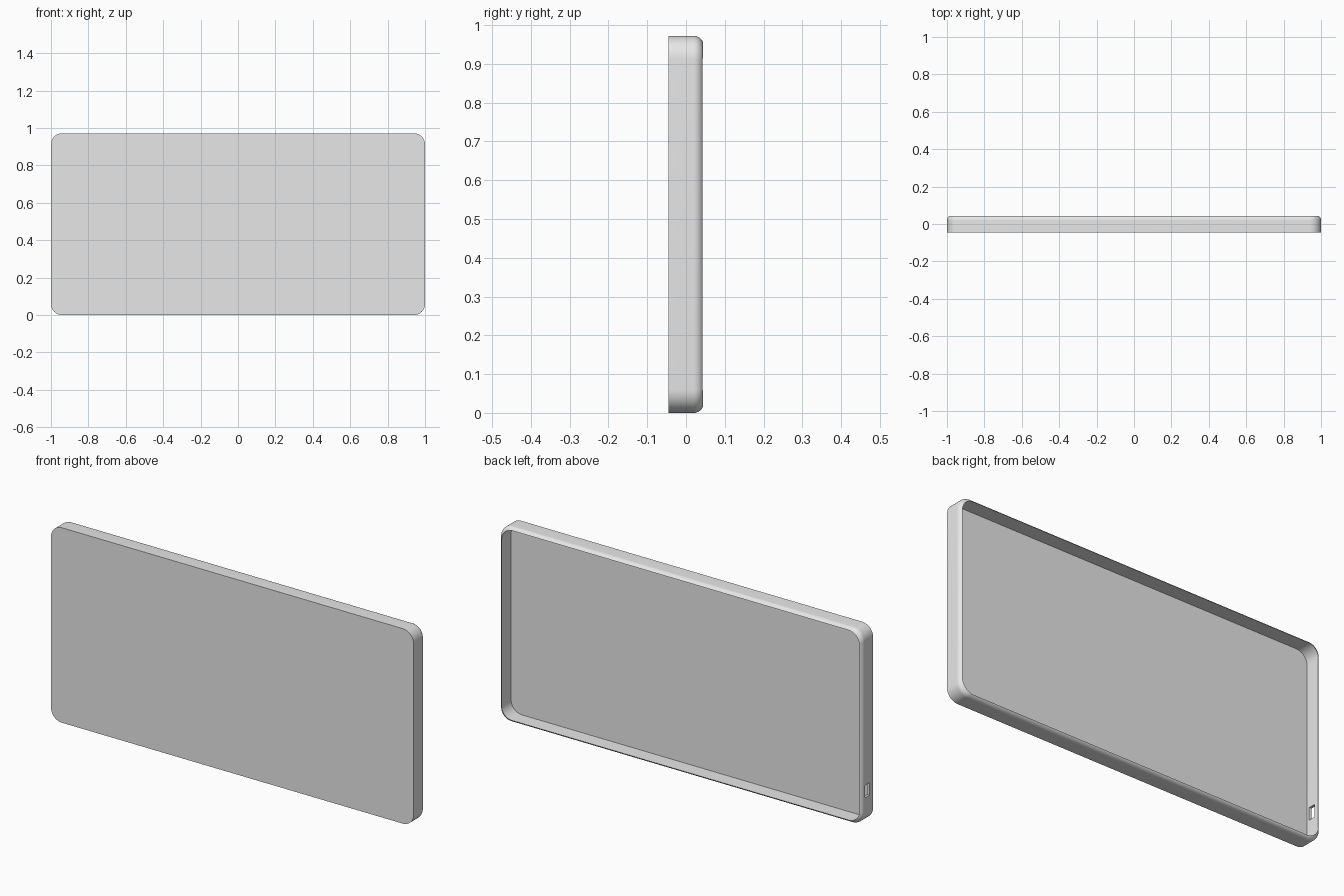
import bpy
import bmesh
from math import cos, sin, pi, sqrt
from mathutils import Vector

if "Cube" in bpy.data.objects:
    bpy.data.objects.remove(bpy.data.objects["Cube"], do_unlink=True)

WIDTH, HEIGHT, DEPTH = 2.0, 0.972, 0.09
CORNER = 0.06      # corner radius of the outline
WALL = 0.013       # wall and floor thickness
FILLET = 0.025     # outer rounding at the open edge
ARC, ROWS = 12, 7  # steps around a corner and across the rounding
FRONT, BACK = -DEPTH / 2, DEPTH / 2

grey = bpy.data.materials.new("light_grey")
grey.use_nodes = True
grey.diffuse_color = (0.8, 0.8, 0.8, 1)
grey.node_tree.nodes["Principled BSDF"].inputs["Base Color"].default_value = (0.8, 0.8, 0.8, 1)


def outline(inset=0):
    """Rounded rectangle in x and z, with its corner angles."""
    points = []
    for corner, (sx, sz) in enumerate([(1, 1), (-1, 1), (-1, -1), (1, -1)]):
        for i in range(ARC + 1):
            a = (corner + i / ARC) * pi / 2
            x = sx * (WIDTH / 2 - CORNER - inset) + CORNER * cos(a)
            z = HEIGHT / 2 + sz * (HEIGHT / 2 - CORNER - inset) + CORNER * sin(a)
            points.append((Vector((x, 0, z)), a))
    return points


outer, inner = outline(), outline(WALL)


def ring(bm, fraction, height):
    """Loop of vertices between the outer and inner outlines."""
    verts = []
    for (p, a), (q, _) in zip(outer, inner):
        co = p.lerp(q, fraction)
        co.y = height(fraction * WALL * (abs(cos(a)) + abs(sin(a))))
        verts.append(bm.verts.new(co))
    return verts


def rounded(depth):
    """Height of the rounding at a depth in from the outer wall."""
    return BACK - FILLET + sqrt(max(0, FILLET ** 2 - (FILLET - depth) ** 2))


# Tray shell: front panel, outer wall, rounded rim, inner wall, floor
bm = bmesh.new()
rings = [ring(bm, 0, lambda d: FRONT)]
rings += [ring(bm, (i / ROWS) ** 2, rounded) for i in range(ROWS + 1)]
rings.append(ring(bm, 1, lambda d: FRONT + WALL))
for a, b in zip(rings, rings[1:]):
    for i in range(len(a)):
        j = (i + 1) % len(a)
        bm.faces.new((a[i], a[j], b[j], b[i]))
bm.faces.new(rings[0])
bm.faces.new(rings[-1])
bmesh.ops.recalc_face_normals(bm, faces=bm.faces)
mesh = bpy.data.meshes.new("tray_shell")
bm.to_mesh(mesh)
bm.free()
mesh.materials.append(grey)
shell = bpy.data.objects.new("tray_shell", mesh)
bpy.context.collection.objects.link(shell)

# Small port opening low in the side wall
bpy.ops.mesh.primitive_cube_add(size=1, location=(-WIDTH / 2, 0, 0.165))
cutter = bpy.context.object
cutter.name = "port_cutter"
cutter.scale = (0.06, 0.035, 0.062)
cutter.hide_render = True
cutter.data.materials.append(grey)

cut = shell.modifiers.new("port_opening", "BOOLEAN")
cut.operation = "DIFFERENCE"
cut.solver = "EXACT"
cut.object = cutter
bpy.ops.object.select_all(action="DESELECT")
shell.select_set(True)
bpy.context.view_layer.objects.active = shell
bpy.ops.object.modifier_apply(modifier=cut.name)
bpy.data.objects.remove(cutter, do_unlink=True)
bpy.ops.object.shade_smooth_by_angle(angle=pi / 6)
